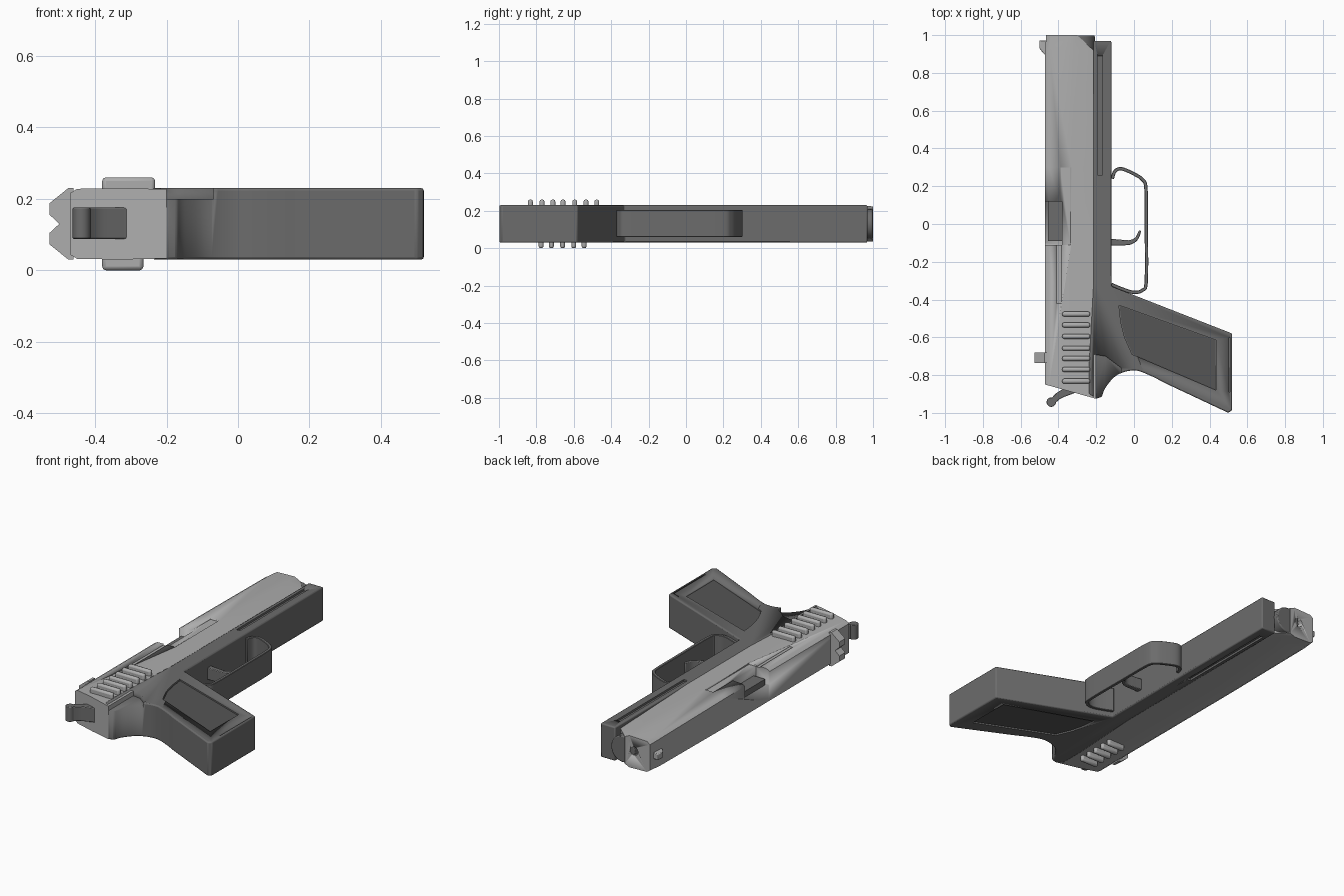
import bpy, bmesh, math
from mathutils import Vector

if "Cube" in bpy.data.objects:
    bpy.data.objects.remove(bpy.data.objects["Cube"])

ZC = 0.13  # mid plane of the thickness


def material(name, v):
    m = bpy.data.materials.new(name)
    m.diffuse_color = (v, v, v, 1)
    m.use_nodes = True
    m.node_tree.nodes["Principled BSDF"].inputs["Base Color"].default_value = m.diffuse_color
    return m


LIGHT = material("steel_grey", 0.42)
DARK = material("dark_grey", 0.15)
PANEL = material("panel_grey", 0.09)


def finish(name, bm, mat, bevel=0, cutters=(), segments=2):
    bmesh.ops.recalc_face_normals(bm, faces=bm.faces)
    me = bpy.data.meshes.new(name)
    bm.to_mesh(me)
    bm.free()
    ob = bpy.data.objects.new(name, me)
    bpy.context.collection.objects.link(ob)
    if mat:
        me.materials.append(mat)
    if bevel:
        b = ob.modifiers.new("bevel", 'BEVEL')
        b.width, b.segments, b.limit_method = bevel, segments, 'ANGLE'
        b.angle_limit = math.radians(40)
    for c in cutters:
        c.hide_render = True
        c.hide_set(True)
        m = ob.modifiers.new("cut", 'BOOLEAN')
        m.operation, m.solver, m.object = 'DIFFERENCE', 'EXACT', c
    bpy.ops.object.select_all(action='DESELECT')
    ob.select_set(True)
    bpy.context.view_layer.objects.active = ob
    bpy.ops.object.shade_smooth_by_angle(angle=math.radians(32))
    return ob


def loft(name, rings, mat, **kw):
    bm = bmesh.new()
    vs = [[bm.verts.new(p) for p in r] for r in rings]
    n = len(vs[0])
    for a, b in zip(vs, vs[1:]):
        for i in range(n):
            bm.faces.new((a[i], a[(i + 1) % n], b[(i + 1) % n], b[i]))
    bm.faces.new(vs[0])
    bm.faces.new(vs[-1])
    return finish(name, bm, mat, **kw)


def prism(name, pts, z0, z1, mat=None, **kw):
    return loft(name, [[(x, y, z) for x, y in pts] for z in (z0, z1)], mat, **kw)


def box(name, x0, x1, y0, y1, z0, z1, mat=None, **kw):
    return prism(name, [(x0, y0), (x1, y0), (x1, y1), (x0, y1)], z0, z1, mat, **kw)


def rod(name, x, z, r, y0, y1, mat=None, n=32, **kw):
    ring = [(x + r * math.cos(2 * math.pi * i / n), z + r * math.sin(2 * math.pi * i / n)) for i in range(n)]
    return loft(name, [[(a, y, b) for a, b in ring] for y in (y0, y1)], mat, **kw)


def smooth(pts, steps=5):
    p = [Vector(q) for q in [pts[0]] + list(pts) + [pts[-1]]]
    out = []
    for i in range(1, len(p) - 2):
        a, b, c, d = p[i - 1:i + 3]
        for k in range(steps):
            t = k / steps
            out.append(0.5 * (2 * b + (c - a) * t + (2 * a - 5 * b + 4 * c - d) * t * t
                              + (3 * b - a - 3 * c + d) * t ** 3))
    return out + [p[-1]]


def strip(path, w0, w1):
    # outline of a band that follows a path
    left, right = [], []
    for i, p in enumerate(path):
        d = (path[min(i + 1, len(path) - 1)] - path[max(i - 1, 0)]).normalized()
        w = w0 + (w1 - w0) * i / (len(path) - 1)
        n = Vector((-d.y, d.x)) * w / 2
        left.append(tuple(p + n))
        right.append(tuple(p - n))
    return left + right[::-1]


# slide: lofted section with softened top edges, slanted rear and tapered nose
def section(y, half, slant=0):
    full = half + [(x, -w) for x, w in reversed(half)]
    return [(x, y - slant * (x + 0.47), ZC + w) for x, w in full]


body = [(-0.47, 0.086), (-0.45, 0.098), (-0.33, 0.1), (-0.20, 0.097)]
port = box("port_cutter", -0.5, -0.38, -0.11, 0.12, 0.14, 0.3)
step = box("port_step_cutter", -0.39, -0.335, -0.11, 0.3, 0.222, 0.3)
groove = box("groove_cutter", -0.41, -0.385, -0.42, -0.10, 0.222, 0.3)
bore = rod("bore_cutter", -0.36, 0.14, 0.026, 0.8, 1.1)
loft("slide", [section(-0.85, body, 0.28), section(-0.1, body), section(0.3, body),
               section(0.92, [(-0.47, 0.08), (-0.448, 0.094), (-0.315, 0.097), (-0.215, 0.075)]),
               section(1.0, [(-0.465, 0.076), (-0.445, 0.09), (-0.33, 0.094), (-0.30, 0.08)])],
     LIGHT, cutters=(port, step, groove, bore))

# barrel block seen through the port, and round lug under the muzzle
box("chamber_block", -0.455, -0.38, -0.09, 0.12, 0.10, 0.175, DARK)
rod("muzzle_lug", -0.285, ZC, 0.078, 0.9, 0.998, DARK, bevel=0.006)

# frame with grip as one profile
back = smooth([(-0.17, -0.915), (-0.15, -0.865), (-0.09, -0.80), (0.0, -0.775), (0.08, -0.80), (0.17, -0.845)])
outline = [(-0.215, 0.97), (-0.215, -0.3), (-0.24, -0.75), (-0.24, -0.90), (-0.20, -0.925)]
outline += [tuple(p) for p in back]
outline += [(0.50, -1.0), (0.52, -0.985), (0.52, -0.58), (-0.12, -0.33), (-0.12, 0.97)]
panel = [(-0.08, -0.43), (0.435, -0.615), (0.435, -0.88), (-0.01, -0.69), (-0.05, -0.60), (-0.07, -0.52)]
cuts = [prism("tang_cutter", [(-0.215, -1), (-0.215, -0.69), (-0.15, -0.70), (-0.07, -0.76), (-0.06, -1)], 0.2, 0.3)]
for side, z0, z1 in (("right", 0.218, 0.3), ("left", -0.04, 0.042)):
    cuts.append(box(f"rail_slot_cutter_{side}", -0.192, -0.168, 0.26, 0.89, z0, z1))
    cuts.append(prism(f"panel_cutter_{side}", panel, z0, z1))
cuts.append(box("magazine_gap_cutter", 0.502, 0.508, -0.89, -0.6, 0.215, 0.3))
prism("frame_and_grip", outline, 0.03, 0.23, DARK, bevel=0.012, cutters=cuts)

# inset grip panels
mid = Vector((0.2, -0.66))
small = [tuple(mid + (Vector(p) - mid) * 0.985) for p in panel]
for side, z0, z1 in (("right", 0.2, 0.223), ("left", 0.037, 0.06)):
    prism(f"grip_panel_{side}", small, z0, z1, PANEL)

# trigger guard and trigger
guard = smooth([(-0.115, 0.24), (-0.10, 0.28), (-0.065, 0.292), (0.0, 0.265), (0.045, 0.235), (0.063, 0.19),
                (0.065, 0.0), (0.065, -0.30), (0.045, -0.35), (0.0, -0.362), (-0.06, -0.345), (-0.12, -0.32)])
prism("trigger_guard", strip(guard, 0.018, 0.018), 0.06, 0.205, DARK, bevel=0.003, segments=1)
trig = smooth([(-0.13, -0.095), (-0.07, -0.098), (-0.02, -0.097), (0.015, -0.075), (0.032, -0.035)])
prism("trigger", strip(trig, 0.036, 0.012), 0.095, 0.165, DARK, bevel=0.004)

# hammer with rounded spur
ham = smooth([(-0.29, -0.86), (-0.35, -0.885), (-0.40, -0.91), (-0.435, -0.945)])
prism("hammer", strip(ham, 0.05, 0.03), 0.088, 0.175, DARK, bevel=0.004)
spur = [(-0.438 + 0.025 * math.cos(a * math.pi / 10), -0.943 + 0.025 * math.sin(a * math.pi / 10)) for a in range(20)]
prism("hammer_spur", spur, 0.088, 0.175, DARK, bevel=0.003)

# rear sight with V notch, and front sight
sight = [(-0.46, 0.03), (-0.475, 0.03), (-0.527, 0.072), (-0.527, 0.105), (-0.50, ZC),
         (-0.527, 0.155), (-0.527, 0.188), (-0.475, 0.23), (-0.46, 0.23)]
loft("rear_sight", [[(x, y, z) for x, z in sight] for y in (-0.735, -0.68)], LIGHT)
prism("front_sight", [(-0.46, 0.885), (-0.485, 0.91), (-0.50, 0.93), (-0.50, 0.972), (-0.46, 0.972)],
      0.112, 0.148, LIGHT, bevel=0.004)

# raised gripping ribs on both sides
for i, y in enumerate((-0.832, -0.77, -0.712, -0.658, -0.595, -0.535, -0.477)):
    box(f"rib_right_{i}", -0.38, -0.232, y - 0.013, y + 0.013, 0.2, 0.26, LIGHT, bevel=0.01)
for i, y in enumerate((-0.775, -0.72, -0.66, -0.6, -0.545)):
    box(f"rib_left_{i}", -0.38, -0.265, y - 0.013, y + 0.013, 0.0, 0.06, LIGHT, bevel=0.01)
